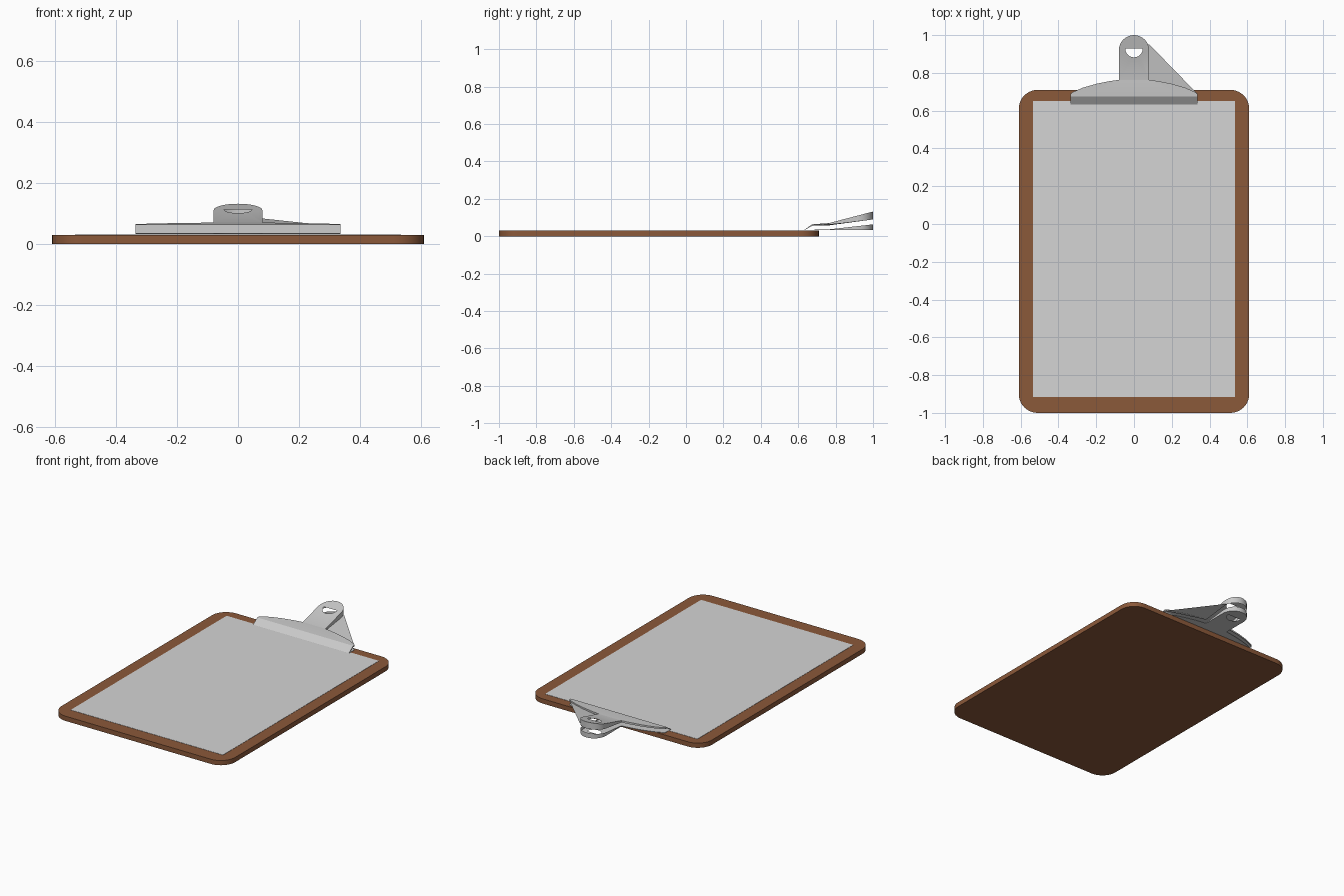
import bpy, bmesh, math

if "Cube" in bpy.data.objects:
    bpy.data.objects.remove(bpy.data.objects["Cube"])


def material(name, rgb):
    m = bpy.data.materials.new(name)
    m.use_nodes = True
    m.diffuse_color = (*rgb, 1)
    m.node_tree.nodes["Principled BSDF"].inputs["Base Color"].default_value = (*rgb, 1)
    return m


wood = material("brown wood", (0.26, 0.1, 0.042))
paper = material("pale paper", (0.66, 0.66, 0.66))
metal = material("grey metal", (0.59, 0.59, 0.59))


def finish(bm, name, mat):
    mesh = bpy.data.meshes.new(name)
    bm.to_mesh(mesh)
    bm.free()
    obj = bpy.data.objects.new(name, mesh)
    bpy.context.collection.objects.link(obj)
    mesh.materials.append(mat)
    bpy.ops.object.select_all(action="DESELECT")
    obj.select_set(True)
    bpy.context.view_layer.objects.active = obj
    bpy.ops.object.shade_smooth_by_angle(angle=math.radians(30))
    return obj


def arc(cx, cy, r, start, end, n):
    angles = [math.radians(start + (end - start) * i / n) for i in range(n + 1)]
    return [(cx + r * math.cos(a), cy + r * math.sin(a)) for a in angles]


def interp(table, y):
    for (y0, v0), (y1, v1) in zip(table, table[1:]):
        if y <= y1:
            return v0 + (v1 - v0) * max(0, y - y0) / (y1 - y0)
    return table[-1][1]


def slab(name, points, z0, z1, mat):
    bm = bmesh.new()
    face = bm.faces.new([bm.verts.new((x, y, z0)) for x, y in points])
    top = bmesh.ops.extrude_face_region(bm, geom=[face])["geom"]
    for v in top:
        if isinstance(v, bmesh.types.BMVert):
            v.co.z = z1
    bmesh.ops.recalc_face_normals(bm, faces=bm.faces)
    return finish(bm, name, mat)


# Board with rounded corners, and the sheet on it
HALF, FRONT, BACK, R = 0.61, -1.0, 0.71, 0.1
board = []
for i, (cx, cy) in enumerate([(HALF - R, BACK - R), (R - HALF, BACK - R),
                              (R - HALF, FRONT + R), (HALF - R, FRONT + R)]):
    board += arc(cx, cy, R, 90 * i, 90 * i + 90, 10)
slab("board", board, 0, 0.03, wood)
slab("paper_sheet", [(-0.535, -0.915), (0.535, -0.915), (0.535, 0.65), (-0.535, 0.65)],
     0.029, 0.0315, paper)

# Outline shared by both clip jaws: wide mouth, curved shoulders, round-ended tab
half = [(0.337, 0.632), (0.337, 0.688), (0.325, 0.698), (0.27, 0.722),
        (0.2, 0.742), (0.13, 0.756), (0.08, 0.763)]
outline = half + arc(0, 0.92, 0.08, 0, 180, 16) + [(-x, y) for x, y in reversed(half)]
hole = arc(0, 0.928, 0.046, 180, 360, 12)


def jaw(name, height, skirt):
    """Bent sheet with a half-round hole and a skirt along its outer edge."""
    bm = bmesh.new()
    for loop in (outline, hole):
        verts = [bm.verts.new((x, y, 0)) for x, y in loop]
        for a, b in zip(verts, verts[1:] + verts[:1]):
            bm.edges.new((a, b))
    bmesh.ops.triangle_fill(bm, edges=bm.edges[:], use_beauty=True, normal=(0, 0, 1))
    for y, _ in height[1:-1]:
        bmesh.ops.bisect_plane(bm, geom=bm.verts[:] + bm.edges[:] + bm.faces[:],
                               plane_co=(0, y, 0), plane_no=(0, 1, 0))

    def in_hole(v):
        return abs(v.co.x) < 0.05 and 0.87 < v.co.y < 0.94

    rim = [e for e in bm.edges if e.is_boundary
           and not all(in_hole(v) for v in e.verts)
           and not all(v.co.y < 0.64 for v in e.verts)]
    for v in bm.verts:
        v.co.z = interp(height, v.co.y)
    edge = bmesh.ops.extrude_edge_only(bm, edges=rim)["geom"]
    for v in edge:
        if isinstance(v, bmesh.types.BMVert):
            v.co.z += interp(skirt, v.co.y)
    bmesh.ops.recalc_face_normals(bm, faces=bm.faces)
    plate = max(bm.faces, key=lambda f: abs(f.normal.z))
    if (plate.normal.z > 0) != (skirt[-1][1] < 0):
        bmesh.ops.reverse_faces(bm, faces=bm.faces)
    return finish(bm, name, metal)


# Upper jaw rises towards the tab, lower jaw lies flat on the board
upper = [(0.632, 0.034), (0.675, 0.064), (0.763, 0.07), (1.0, 0.132)]
upper_skirt = [(0.632, -0.002), (0.675, -0.008), (0.763, -0.012), (1.0, -0.042)]
jaw("upper_jaw", upper, upper_skirt)
jaw("lower_jaw", [(0.632, 0.0325), (0.763, 0.0325), (1.0, 0.0325)],
    [(0.632, 0.001), (0.763, 0.004), (1.0, 0.031)])

# Flat web joining the tab to the left shoulder
bm = bmesh.new()
corners = [(0.08, 0.763), (0.337, 0.688), (0.077, 0.955)]
bm.faces.new([bm.verts.new((x, y, interp(upper, y) + interp(upper_skirt, y)))
              for x, y in corners])
finish(bm, "side_web", metal)
